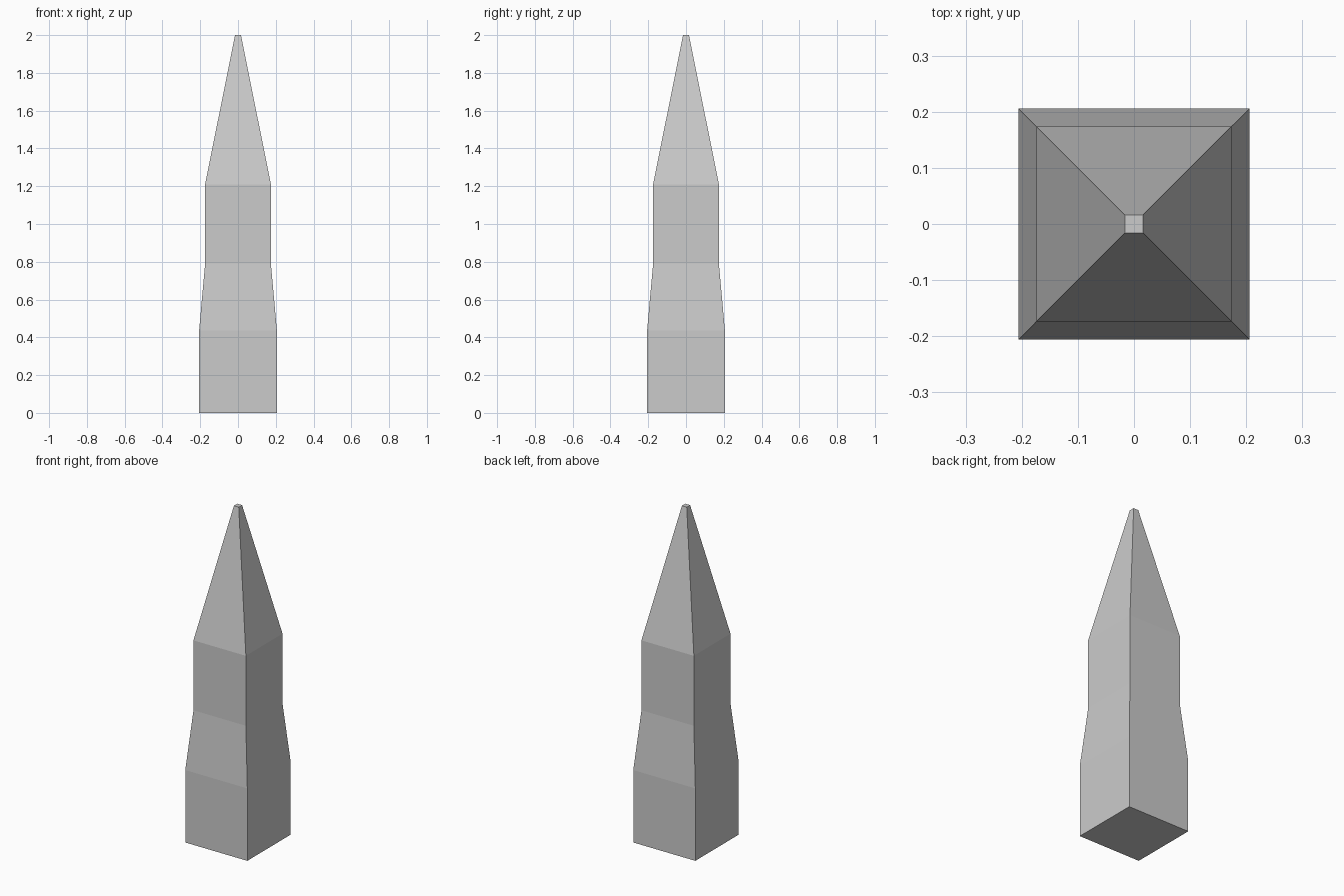
import bpy
import bmesh

default = bpy.data.objects.get("Cube")
if default:
    bpy.data.objects.remove(default, do_unlink=True)

# Plain grey stone
stone = bpy.data.materials.new("grey_stone")
stone.use_nodes = True
colour = (0.6, 0.6, 0.6, 1)
stone.diffuse_color = colour
stone.node_tree.nodes["Principled BSDF"].inputs["Base Color"].default_value = colour

# Square rings up the pillar: (half width, height)
profile = [(0.206, 0), (0.206, 0.435), (0.174, 0.79), (0.174, 1.21), (0.016, 2)]
corners = [(-1, -1), (1, -1), (1, 1), (-1, 1)]

bm = bmesh.new()
rings = [[bm.verts.new((x * w, y * w, z)) for x, y in corners] for w, z in profile]

# Side walls: plinth, taper, shaft and spire
for low, high in zip(rings, rings[1:]):
    for i in range(4):
        j = (i + 1) % 4
        bm.faces.new((low[i], low[j], high[j], high[i]))

# Bottom and blunt tip
bm.faces.new(rings[0][::-1])
bm.faces.new(rings[-1])

mesh = bpy.data.meshes.new("obelisk")
bm.to_mesh(mesh)
bm.free()
mesh.materials.append(stone)
obelisk = bpy.data.objects.new("obelisk", mesh)
bpy.context.collection.objects.link(obelisk)
